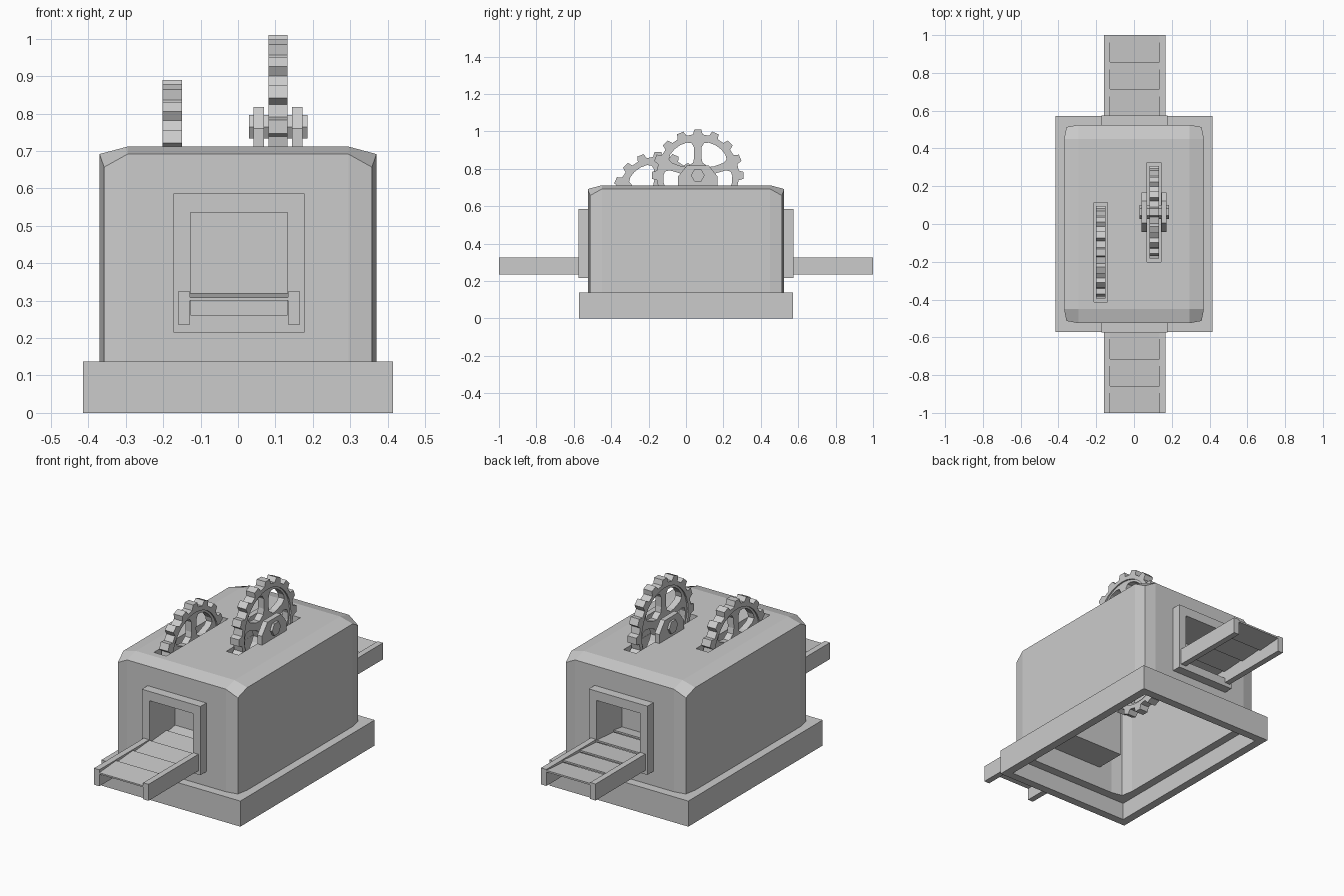
import bpy, bmesh, math
from mathutils import Matrix

if "Cube" in bpy.data.objects:
    bpy.data.objects.remove(bpy.data.objects["Cube"])


def add_mesh(name, verts, faces):
    bm = bmesh.new()
    vs = [bm.verts.new(v) for v in verts]
    for f in faces:
        bm.faces.new([vs[i] for i in f])
    bmesh.ops.recalc_face_normals(bm, faces=bm.faces)
    me = bpy.data.meshes.new(name)
    bm.to_mesh(me)
    bm.free()
    ob = bpy.data.objects.new(name, me)
    bpy.context.collection.objects.link(ob)
    return ob


def box(name, x0, x1, y0, y1, z0, z1):
    v = [(x, y, z) for z in (z0, z1) for x, y in ((x0, y0), (x1, y0), (x1, y1), (x0, y1))]
    f = [(3, 2, 1, 0), (4, 5, 6, 7)] + [(i, (i + 1) % 4, (i + 1) % 4 + 4, i + 4) for i in range(4)]
    return add_mesh(name, v, f)


def prism(name, yz, x0, x1):
    """Extrude a (y, z) outline along x."""
    n = len(yz)
    v = [(x, y, z) for x in (x0, x1) for y, z in yz]
    f = [tuple(range(n)), tuple(range(n, 2 * n))]
    f += [(i, (i + 1) % n, (i + 1) % n + n, i + n) for i in range(n)]
    return add_mesh(name, v, f)


def evaluated_mesh(ob):
    dg = bpy.context.evaluated_depsgraph_get()
    return bpy.data.meshes.new_from_object(ob.evaluated_get(dg))


def cut(ob, *cutters):
    for c in cutters:
        c.hide_render = True
        m = ob.modifiers.new("cut", 'BOOLEAN')
        m.operation, m.solver, m.object = 'DIFFERENCE', 'EXACT', c
    me = evaluated_mesh(ob)
    ob.modifiers.clear()
    ob.data = me
    for c in cutters:
        bpy.data.objects.remove(c)


def housing_shell(name, d, z0):
    """Box with softened vertical corners and top edge, shrunk by d."""
    ring, top = [], []
    for i, (sx, sy) in enumerate(((1, 1), (-1, 1), (-1, -1), (1, -1))):
        c = [(0.37 - d, 0.45 - d, 0.692 - d), (0.358 - d, 0.513 - d, 0.657 - d),
             (0.295 - d, 0.525 - d, 0.692 - d)]
        if i % 2:
            c.reverse()
        ring += [(sx * x, sy * y, z) for x, y, z in c]
        top.append((sx * (0.295 - d), sy * (0.45 - d), 0.712 - d))
    v = [(x, y, z0) for x, y, z in ring] + ring + top
    f = [(i, (i + 1) % 12, (i + 1) % 12 + 12, i + 12) for i in range(12)]
    for i in range(4):
        a, j = 12 + 3 * i, (i + 1) % 4
        f += [(a, a + 1, a + 2, 24 + i), (a + 2, 12 + 3 * j, 24 + j, 24 + i)]
    f += [(24, 25, 26, 27), tuple(reversed(range(12)))]
    return add_mesh(name, v, f)


def plate(name, loops, half, centre):
    """Flat plate with holes, standing in the yz plane."""
    cu = bpy.data.curves.new(name, 'CURVE')
    cu.dimensions, cu.fill_mode, cu.extrude = '2D', 'BOTH', half
    for pts in loops:
        s = cu.splines.new('POLY')
        s.points.add(len(pts) - 1)
        for p, (a, b) in zip(s.points, pts):
            p.co = (a, b, 0, 1)
        s.use_cyclic_u = True
    tmp = bpy.data.objects.new("outline", cu)
    bpy.context.collection.objects.link(tmp)
    me = evaluated_mesh(tmp)
    bpy.data.objects.remove(tmp)
    x, y, z = centre
    bm = bmesh.new()
    bm.from_mesh(me)
    bmesh.ops.remove_doubles(bm, verts=bm.verts, dist=1e-5)
    bm.transform(Matrix(((0, 0, 1, x), (1, 0, 0, y), (0, 1, 0, z), (0, 0, 0, 1))))
    bmesh.ops.recalc_face_normals(bm, faces=bm.faces)
    bm.to_mesh(me)
    bm.free()
    for p in me.polygons:
        p.use_smooth = False
    bpy.context.collection.objects.link(bpy.data.objects.new(name, me))


def circle(r, n):
    return [(r * math.cos(k * math.tau / n), r * math.sin(k * math.tau / n)) for k in range(n)]


def gear(name, centre):
    """Toothed rim plus a thinner web with five windows."""
    outline = []
    for i in range(16):
        for da, r in ((-0.30, 0.22), (-0.19, 0.246), (0.19, 0.246), (0.30, 0.22)):
            t = math.radians(90) + (i + da) * math.tau / 16
            outline.append((r * math.cos(t), r * math.sin(t)))
    plate(name + "_rim", [outline, circle(0.198, 32)], 0.026, centre)
    window = [(0.07, -0.02), (0.09, -0.042), (0.135, -0.072), (0.16, -0.074), (0.176, -0.055), (0.186, -0.02)]
    window += [(r, -w) for r, w in reversed(window)]
    loops = [circle(0.2, 32)]
    for k in range(5):
        t = math.radians(54) + k * math.tau / 5
        c, s = math.cos(t), math.sin(t)
        loops.append([(r * c - w * s, r * s + w * c) for r, w in window])
    plate(name + "_web", loops, 0.018, centre)


def slot(g, grow, z0, z1):
    return box("gear_slot", g[0] - 0.037 - grow, g[0] + 0.037 + grow,
               g[1] - 0.263 - grow, g[1] + 0.263 + grow, z0, z1)


# Hollow plinth, open underneath
base = box("base", -0.415, 0.415, -0.573, 0.573, 0, 0.138)
cut(base, box("c1", -0.37, 0.37, -0.528, 0.528, -0.1, 0.095), housing_shell("c2", 0.045, 0.05))

# Hollow housing with a doorway at each end and two gear slots in the roof
G1, G2 = (-0.176, -0.15, 0.645), (0.107, 0.063, 0.765)
housing = housing_shell("housing", 0, 0.138)
cut(housing, housing_shell("c1", 0.045, 0.05),
    box("c2", -0.127, 0.133, -0.8, 0.8, 0.262, 0.536), slot(G1, 0, 0.6, 0.9), slot(G2, 0, 0.6, 0.9))

# Closed wells under the slots
for g in (G1, G2):
    cut(slot(g, 0.02, 0.625, 0.667), slot(g, 0, 0.645, 0.9))

# Each end: door block with a dead-end opening, two rails and tilted slats
p, cx = 1 / 7, 0.003
for end, s in (("front", -1), ("back", 1)):
    def ys(a, b):
        return sorted((s * a, s * b))
    door = box(end + "_doorway", cx - 0.175, cx + 0.175, *ys(0.31, 0.575), 0.215, 0.586)
    cut(door, box("c", cx - 0.13, cx + 0.13, *ys(0.355, 1), 0.262, 0.536))
    for side, sx in (("right", 1), ("left", -1)):
        box(f"{end}_{side}_rail", *sorted((cx + sx * 0.131, cx + sx * 0.163)), *ys(0.36, 1), 0.236, 0.325)
    for i in range(5):
        y = -1 + i * p if s < 0 else 1 - (i + 1) * p
        y0, y1 = max(y, -0.355), min(y + p, 0.355) if y > 0 and s < 0 else y + p
        if s < 0:
            y1 = min(y + p, -0.355)
            y0 = y
        else:
            y0 = max(y, 0.355)
        prism(f"{end}_belt_slat_{i + 1}",
              [(y0, 0.301), (y1, 0.311), (y1, 0.320), (y0, 0.309)], cx - 0.135, cx + 0.135)

# Gears
gear("low_gear", G1)
gear("high_gear", G2)

# Axle and bearing blocks of the high gear
gx, gy, gz = G2
prism("axle", [(gy + a, gz + b) for a, b in circle(0.037, 6)], gx - 0.077, gx + 0.079)
for name, s in (("right_bearing", 1), ("left_bearing", -1)):
    prism(name, [(gy - 0.105, 0.70), (gy + 0.105, 0.70), (gy + 0.105, 0.76),
                 (gy + 0.058, 0.818), (gy - 0.058, 0.818), (gy - 0.105, 0.76)],
          *sorted((gx + s * 0.038, gx + s * 0.066)))
